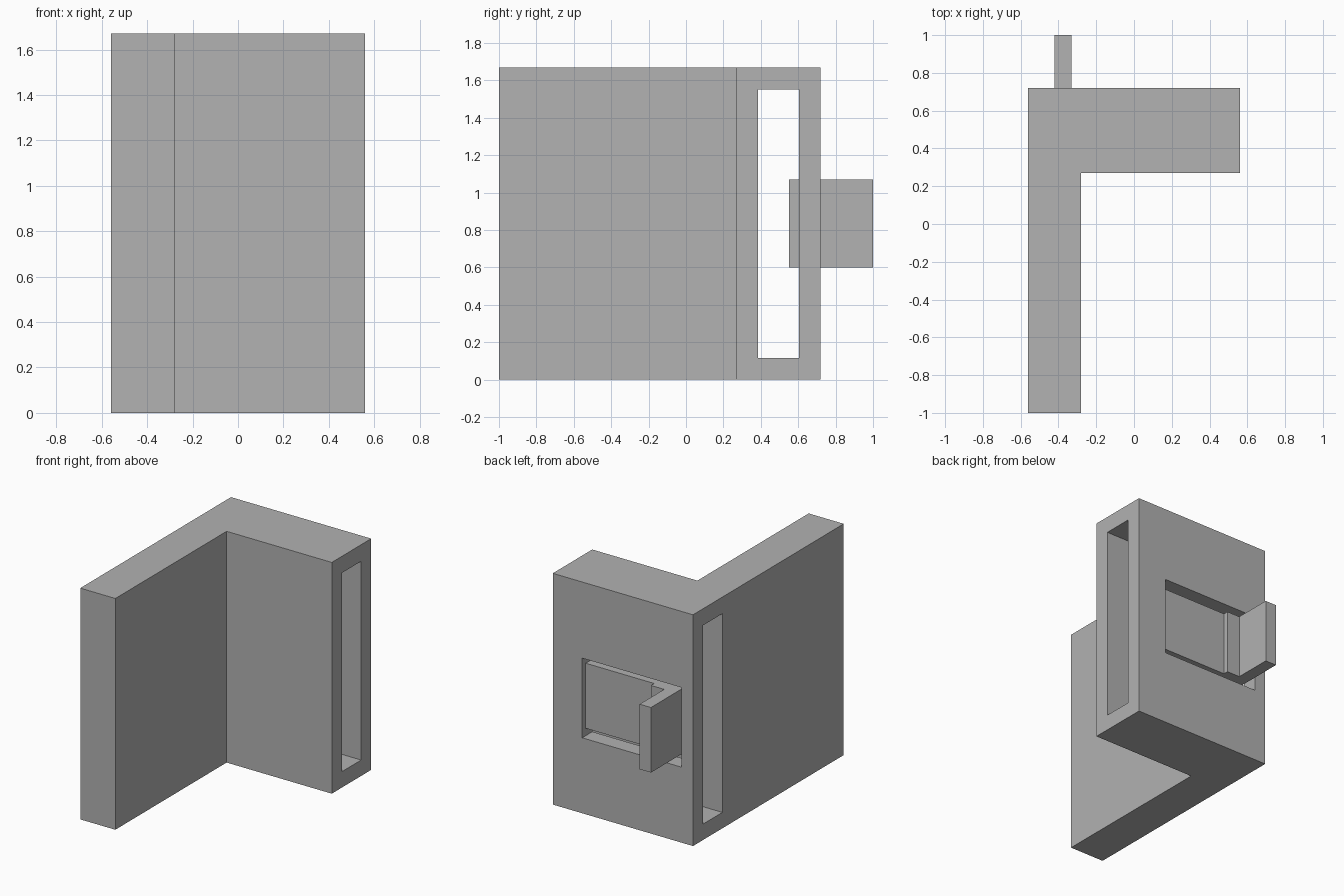
import bpy
import bmesh

cube = bpy.data.objects.get("Cube")
if cube:
    bpy.data.objects.remove(cube, do_unlink=True)

grey = bpy.data.materials.new("plain grey")
grey.use_nodes = True
colour = (0.445, 0.445, 0.445, 1)
grey.diffuse_color = colour
grey.node_tree.nodes["Principled BSDF"].inputs["Base Color"].default_value = colour


def prism(name, outline, bottom, top):
    """Extrude a plan outline (x, y) upwards from bottom to top."""
    bm = bmesh.new()
    face = bm.faces.new([bm.verts.new((x, y, bottom)) for x, y in outline])
    result = bmesh.ops.extrude_face_region(bm, geom=[face])
    raised = [v for v in result["geom"] if isinstance(v, bmesh.types.BMVert)]
    bmesh.ops.translate(bm, verts=raised, vec=(0, 0, top - bottom))
    bmesh.ops.recalc_face_normals(bm, faces=bm.faces)
    mesh = bpy.data.meshes.new(name)
    bm.to_mesh(mesh)
    bm.free()
    mesh.materials.append(grey)
    obj = bpy.data.objects.new(name, mesh)
    bpy.context.collection.objects.link(obj)
    return obj


def rectangle(x0, x1, y0, y1):
    return [(x0, y0), (x1, y0), (x1, y1), (x0, y1)]


def cut(target, cutter):
    """Subtract the cutter, then discard it."""
    cutter.hide_render = True
    mod = target.modifiers.new("cut", 'BOOLEAN')
    mod.operation = 'DIFFERENCE'
    mod.solver = 'EXACT'
    mod.object = cutter
    bpy.context.view_layer.objects.active = target
    bpy.ops.object.modifier_apply(modifier=mod.name)
    bpy.data.objects.remove(cutter, do_unlink=True)


# L-shaped housing: thick back block and long side wall
left, right, back = -0.56, 0.56, 0.72
housing = prism("housing", [(left, -1), (-0.28, -1), (-0.28, 0.27),
                            (right, 0.27), (right, back), (left, back)], 0, 1.67)

# Tall slot passing sideways through the block
cut(housing, prism("slot_cutter", rectangle(-1, 1, 0.385, 0.605), 0.115, 1.55))

# Window in the back face, opening into the slot
cut(housing, prism("window_cutter", rectangle(-0.47, 0.325, 0.5, 0.9), 0.545, 1.12))

# Sliding latch: plate, raised step and projecting handle in one outline
prism("sliding_latch", [(-0.42, 0.55), (0.323, 0.55), (0.323, 0.683),
                        (-0.225, 0.683), (-0.225, back), (-0.33, back),
                        (-0.33, 1), (-0.42, 1)], 0.60, 1.07)
